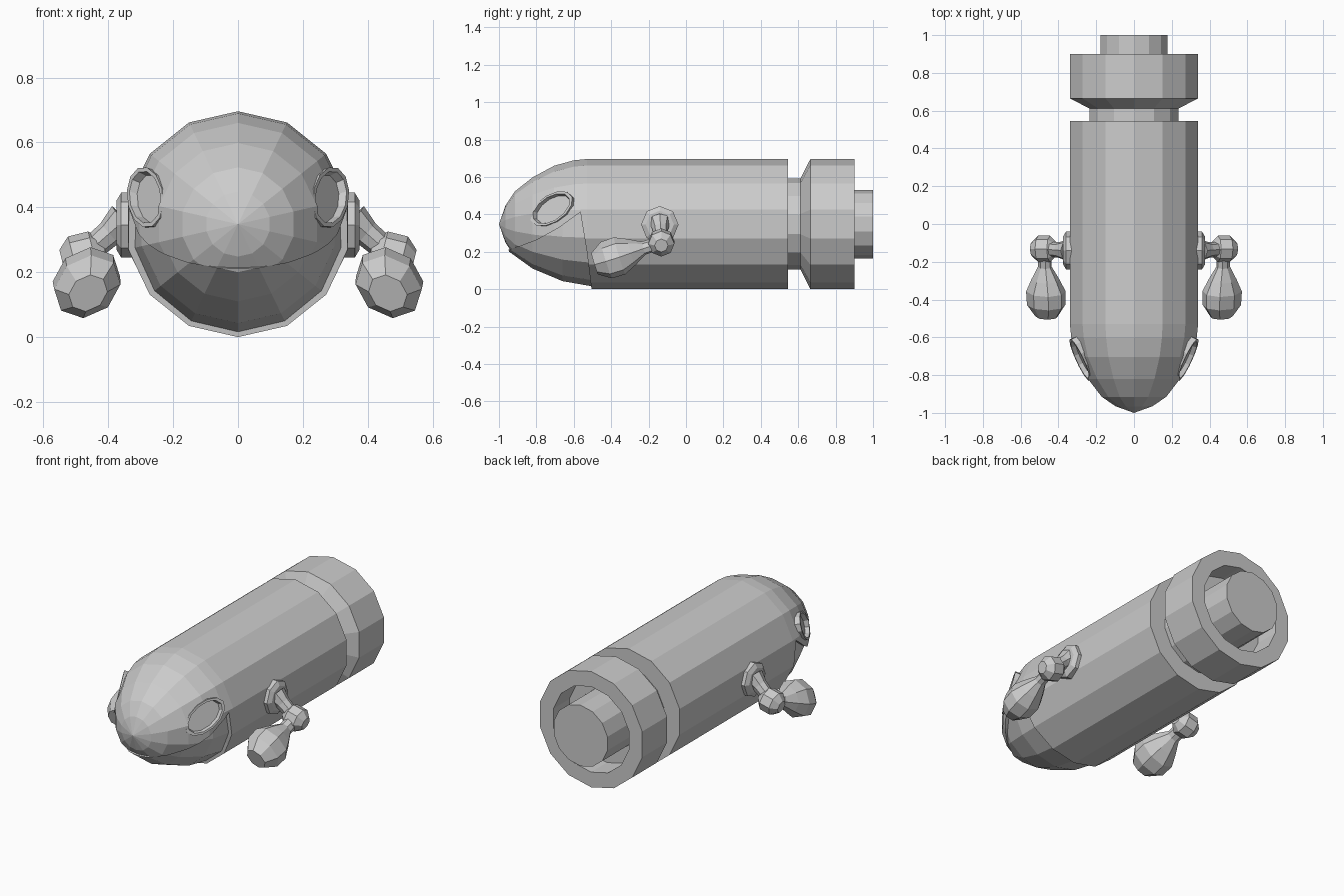
import bpy, bmesh, math
from mathutils import Vector

if "Cube" in bpy.data.objects:
    bpy.data.objects.remove(bpy.data.objects["Cube"])


def make_object(name, bm):
    bmesh.ops.recalc_face_normals(bm, faces=bm.faces)
    mesh = bpy.data.meshes.new(name)
    bm.to_mesh(mesh)
    bm.free()
    ob = bpy.data.objects.new(name, mesh)
    bpy.context.collection.objects.link(ob)
    return ob


def add_lathe(bm, profile, origin, axis, up, sides, su=1, sv=1, mirror=1):
    """Revolve (distance, radius) points around an axis; first vertex lies along 'up'."""
    origin, axis = Vector(origin), Vector(axis).normalized()
    up = Vector(up)
    up = (up - axis * up.dot(axis)).normalized()
    side = axis.cross(up)
    rings = []
    for d, r in profile:
        ring = []
        for i in range(sides if r > 0 else 1):
            a = 2 * math.pi * i / sides
            p = origin + axis * d + (up * math.cos(a) * su + side * math.sin(a) * sv) * r
            ring.append(bm.verts.new((p.x * mirror, p.y, p.z)))
        rings.append(ring)
    for a, b in zip(rings, rings[1:]):
        for i in range(sides):
            j = (i + 1) % sides
            if len(a) == 1:
                bm.faces.new((a[0], b[i], b[j]))
            elif len(b) == 1:
                bm.faces.new((a[i], a[j], b[0]))
            else:
                bm.faces.new((a[i], a[j], b[j], b[i]))
    for ring in (rings[0], rings[-1]):
        if len(ring) > 1:
            bm.faces.new(ring)


def lathe(name, *args, **kw):
    bm = bmesh.new()
    add_lathe(bm, *args, **kw)
    return make_object(name, bm)


def boolean(ob, other, op):
    m = ob.modifiers.new(op.lower(), 'BOOLEAN')
    m.operation, m.object, m.solver = op, other, 'EXACT'
    bpy.context.view_layer.objects.active = ob
    bpy.ops.object.modifier_apply(modifier=m.name)


def remove(ob):
    bpy.data.objects.remove(ob, do_unlink=True)


# Shell: nose, barrel, groove, rear collar and recessed hub in one profile
C = (0, 0, 0.348)
nose = [(-1, 0), (-.965, .1), (-.915, .175), (-.82, .25), (-.705, .312), (-.6, .341), (-.53, .348)]
tail = [(.545, .348), (.545, .243), (.612, .243), (.665, .348), (.9, .348),
        (.9, .257), (.75, .257), (.75, .183), (1, .183), (1, 0)]
shell = lathe("shell", nose + tail, C, (0, 1, 0), (0, 0, 1), 14)

# Jaw: slightly smaller nose, kept only inside the mouth outline
jaw_profile = [(-.985, 0), (-.968, .1), (-.945, .148), (-.82, .238), (-.66, .305),
               (-.5, .333), (-.4, .333), (-.4, 0)]
jaw = lathe("jaw", jaw_profile, C, (0, 1, 0), (0, 0, 1), 14)

# Mouth outline swept across the body
outline = [(-1.1, .185), (-.965, .207), (-.88, .232), (-.8, .262), (-.68, .328), (-.565, .412),
           (-.53, .2), (-.505, .0), (-.5, -.1), (-1.1, -.1)]
bm = bmesh.new()
f = bm.faces.new([bm.verts.new((-.6, y, z)) for y, z in outline])
new = bmesh.ops.extrude_face_region(bm, geom=[f])["geom"]
bmesh.ops.translate(bm, vec=(1.2, 0, 0), verts=[v for v in new if isinstance(v, bmesh.types.BMVert)])
mouth = make_object("mouth_cutter", bm)
boolean(shell, mouth, 'DIFFERENCE')
boolean(jaw, mouth, 'INTERSECT')
remove(mouth)


# Eyes: oval rims with sunken flat floors
def eye_solid(name, profile):
    bm = bmesh.new()
    for s in (1, -1):
        add_lathe(bm, profile, (.29, -.722, .432), (.85, -.48, .23), (.356, .87, .5),
                  12, su=.135, sv=.081, mirror=s)
    return make_object(name, bm)


for prof, op in (([(-.06, .95), (-.004, 1)], 'UNION'),
                 ([(-.028, .8), (.06, 1.03)], 'DIFFERENCE')):
    eye = eye_solid("eye_cutter", prof)
    boolean(shell, eye, op)
    remove(eye)

# Arms: shoulder disc, upper arm, elbow and fist, mirrored
shoulder, elbow = Vector((.35, -.14, .36)), Vector((.476, -.132, .25))
reach = elbow - shoulder
fist_axis = Vector((.462, -.49, .135)) - elbow
parts = [
    lathe("shoulder", [(0, .1), (.045, .1), (.06, .075)], (.315, -.14, .345),
          (1, 0, 0), (0, 0, 1), 8),
    lathe("upper_arm", [(0, .058), (.06, .042), (reach.length, .036)], shoulder,
          reach, (0, 1, 0), 8),
    lathe("elbow", [(-.068, .036), (-.032, .07), (.032, .07), (.068, .036)], elbow,
          (1, 0, -.25), (0, 0, 1), 8),
    lathe("fist", [(0, .035), (.1, .037), (.17, .075), (.235, .105), (.31, .103), (.375, .06)],
          elbow, fist_axis, (-.7, 0, .7), 8, su=1.08, sv=.9),
]
for ob in parts:
    ob.modifiers.new("mirror", 'MIRROR').use_mirror_merge = False
